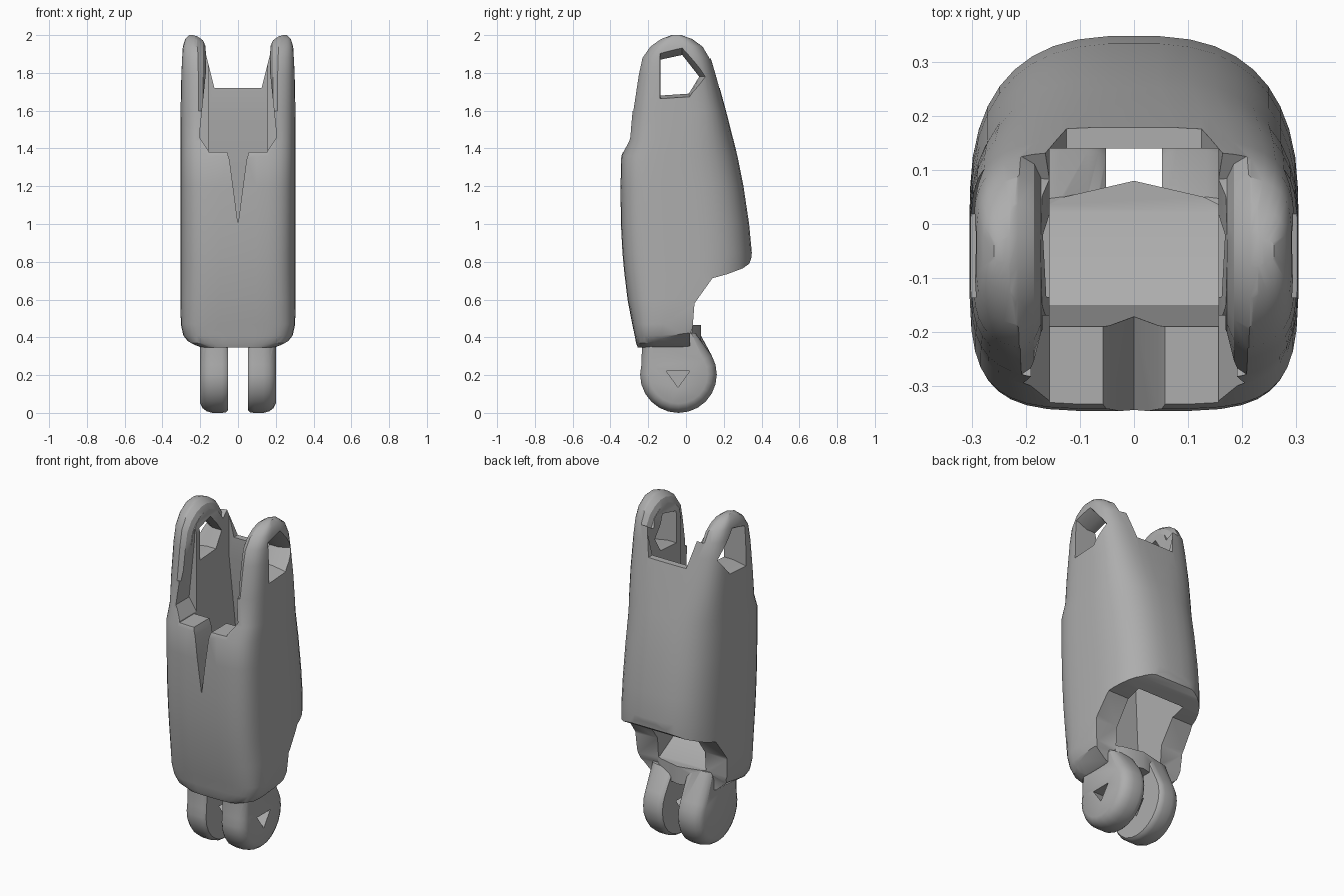
import bpy, bmesh, math
from mathutils import Vector

if "Cube" in bpy.data.objects:
    bpy.data.objects.remove(bpy.data.objects["Cube"])

mat = bpy.data.materials.new("matte grey")
mat.diffuse_color = (0.42, 0.42, 0.42, 1)
mat.use_nodes = True
mat.node_tree.nodes["Principled BSDF"].inputs["Base Color"].default_value = mat.diffuse_color

def make_object(name, rings):
    """Closed skin through a list of equal-length vertex rings."""
    bm = bmesh.new()
    vs = [[bm.verts.new(p) for p in r] for r in rings]
    n = len(rings[0])
    for a, b in zip(vs, vs[1:]):
        for i in range(n):
            j = (i + 1) % n
            bm.faces.new((a[i], a[j], b[j], b[i]))
    bm.faces.new(vs[0])
    bm.faces.new(vs[-1])
    bmesh.ops.recalc_face_normals(bm, faces=bm.faces)
    me = bpy.data.meshes.new(name)
    bm.to_mesh(me)
    bm.free()
    me.materials.append(mat)
    ob = bpy.data.objects.new(name, me)
    bpy.context.collection.objects.link(ob)
    return ob

def side_prism(name, pts, x0, x1, pts1=None):
    return make_object(name, [[(x0, y, z) for y, z in pts],
                              [(x1, y, z) for y, z in (pts1 or pts)]])

def front_prism(name, half, y0, y1):
    """Mirrored outline given as its right half, extruded along y."""
    pts = half + [(-x, z) for x, z in reversed(half) if x]
    return make_object(name, [[(x, y, z) for x, z in pts] for y in (y0, y1)])

def combine(ob, other, op='DIFFERENCE'):
    m = ob.modifiers.new(op, 'BOOLEAN')
    m.operation, m.solver, m.object = op, 'EXACT', other
    bpy.context.view_layer.objects.active = ob
    bpy.ops.object.modifier_apply(modifier=m.name)
    bpy.data.objects.remove(other)

# Outer shell: height, front y, back y, half width
keys = [(.345, -.255, .10, .19), (.37, -.265, .12, .26), (.41, -.272, .15, .29),
        (.47, -.285, .20, .303), (.6, -.31, .33, .305), (.75, -.328, .347, .305),
        (.85, -.337, .349, .305), (1.0, -.345, .335, .305), (1.2, -.347, .305, .305),
        (1.36, -.343, .273, .305), (1.44, -.308, .253, .305), (1.6, -.29, .212, .304),
        (1.79, -.26, .16, .302), (1.88, -.24, .135, .298), (1.94, -.197, .097, .292),
        (1.98, -.14, .04, .28), (2.0, -.08, -.02, .26)]

def section(z, yf, yb, hx, n=40):
    yc, ry = (yf + yb) / 2, (yb - yf) / 2
    ring = []
    for i in range(n):
        t = 2 * math.pi * (i + .5) / n
        c, s = math.cos(t), math.sin(t)
        e = 2 / (4.5 if s < 0 else 2.7 + max(0, z - 1.4) * 3)
        ring.append((hx * math.copysign(abs(c) ** e, c),
                     yc + ry * math.copysign(abs(s) ** e, s), z))
    return ring

body = make_object("finger_shell", [section(*k) for k in keys])

# Hollow inside, open at the top and through the upper front
combine(body, side_prism("cavity", [
    (-.5, 1.38), (-.19, 1.38), (-.15, .56), (.03, .46), (.10, .44), (.2, .6),
    (.24, .8), (.195, 1.2), (.14, 1.6), (.14, 2.1), (-.5, 2.1)], -.157, .157))
# Flared front opening and lowered back rim
combine(body, front_prism("front_gap", [(.155, 1.385), (.205, 1.46), (.17, 1.8),
        (.17, 1.93), (.18, 2.1)], -.5, -.17))
combine(body, front_prism("back_gap", [(.125, 1.72), (.17, 1.9), (.18, 2.1)], -.18, .5))
# V notch in the front wall
combine(body, front_prism("notch", [(0, 1.0), (.045, 1.34), (.07, 1.42)], -.5, -.1))
# Cut-out at the lower back
combine(body, side_prism("back_cutout", [
    (.5, .9), (.352, .84), (.335, .79), (.30, .765), (.22, .735), (.14, .713), (.045, .58),
    (.035, .45), (.02, .41), (.02, .1), (.5, .1)], -.5, .5))

# Rounded inner edge along both ear arches
arch = [Vector((0, k[1], k[0])) for k in keys if k[0] > 1.45]
arch += [Vector((0, k[2], k[0])) for k in reversed(keys) if k[0] > 1.87]
cut = [(.13, -.065), (.172, -.06), (.185, -.028), (.215, -.007), (.25, .004), (.25, .05), (.13, .05)]
pin = [(-.135, 1.68), (-.135, 1.87), (-.02, 1.895), (.07, 1.78), (.015, 1.69)]
flare = [(-.137, 1.66), (-.137, 1.915), (-.02, 1.945), (.125, 1.78), (.02, 1.67)]
for side in (-1, 1):
    rings = []
    for i, p in enumerate(arch):
        t = (arch[min(i + 1, len(arch) - 1)] - arch[max(i - 1, 0)]).normalized()
        out = Vector((0, -t.z, t.y))
        rings.append([p + out * d + Vector((side * x, 0, 0)) for x, d in cut])
    combine(body, make_object("ear_rounding", rings))
    # Pentagonal pin hole, wider on the outside
    combine(body, side_prism("pin_hole", pin, side * .1, side * .23))
    combine(body, side_prism("pin_flare", pin, side * .22, side * .32, flare))
    # Sloping underside at the flanks
    combine(body, side_prism("flank_slope",
            [(-.3, .3), (-.3, .34), (-.17, .345), (.1, .345), (.1, .3)], side * .2, side * .33,
            [(-.3, .3), (-.3, .34), (-.17, .415), (.1, .46), (.1, .3)]))

# Floor shelf with a pointed middle above the lugs
shelf = [(.16, .035), (.13, .05), (0, .08)]
shelf = [(-.16, -.1), (.16, -.1)] + shelf + [(-x, y) for x, y in reversed(shelf) if x]
combine(body, make_object("floor_shelf", [[(x, y, z) for x, y in shelf] for z in (.36, .465)]), 'UNION')

# Lower hinge lugs: rounded discs with a neck that runs into the shell
CY, CZ, R = -.04, .203, .203
layers = [(.052, .93), (.065, .985), (.085, 1), (.135, 1), (.165, .96), (.187, .88), (.2, .76)]
for side in (-1, 1):
    outline = [(R * math.cos(math.radians(a)), R * math.sin(math.radians(a)))
               for a in range(-195, 31, 15)]
    outline += [(.09, .26 if side < 0 else .22), (-.19, .24)]
    lug = make_object("hinge_lug", [[(side * x, CY + y * s, CZ + z * (s if z < .2 else 1))
                                     for y, z in outline] for x, s in layers])
    # Triangular pin hole: through on the right, blind on the left
    combine(lug, side_prism("lug_hole", [(-.105, .222), (.02, .222), (-.042, .135)], -.14, .5))
    combine(body, lug, 'UNION')

# Smooth shading with crisp edges
bpy.ops.object.select_all(action='DESELECT')
body.select_set(True)
bpy.context.view_layer.objects.active = body
bpy.ops.object.shade_smooth_by_angle(angle=math.radians(32))
